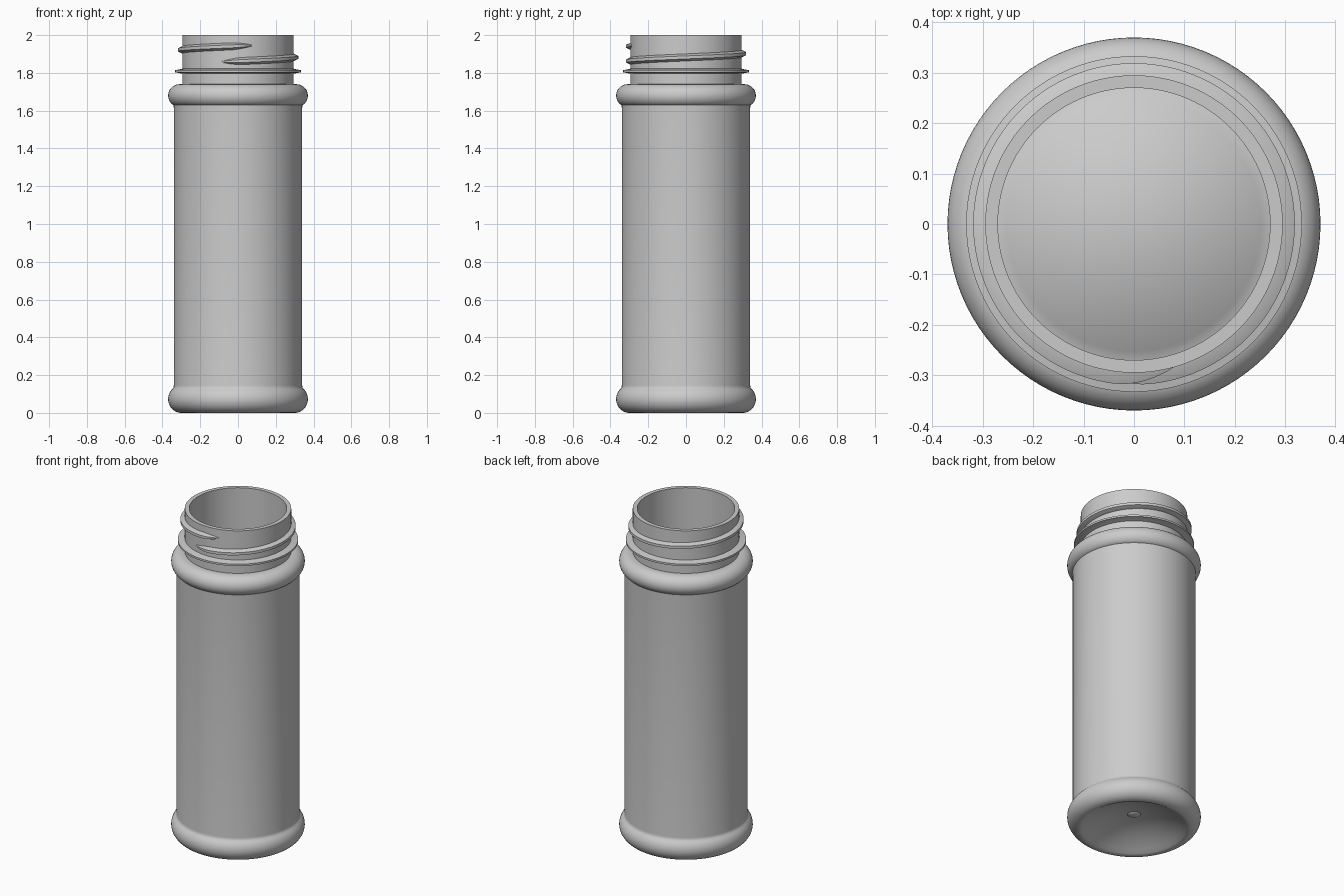
import bpy, bmesh
from math import sin, cos, pi, radians

if "Cube" in bpy.data.objects:
    bpy.data.objects.remove(bpy.data.objects["Cube"])

SEG = 96


def arc(cr, cz, rr, rz, a0, a1, n):
    """Elliptical arc of (radius, height) points, angles in degrees."""
    return [(cr + rr * cos(radians(a0 + (a1 - a0) * i / n)),
             cz + rz * sin(radians(a0 + (a1 - a0) * i / n))) for i in range(n + 1)]


def dome(r0, r1, z_top, depth, n):
    """Push-up arch from radius r0 to r1, z_top on the axis."""
    out = []
    for i in range(n + 1):
        r = r0 + (r1 - r0) * i / n
        out.append((r, z_top - depth * (r / max(r0, r1)) ** 2))
    return out


def finish(name, bm):
    bmesh.ops.recalc_face_normals(bm, faces=bm.faces[:])
    me = bpy.data.meshes.new(name)
    bm.to_mesh(me)
    bm.free()
    ob = bpy.data.objects.new(name, me)
    bpy.context.collection.objects.link(ob)
    bpy.ops.object.select_all(action='DESELECT')
    ob.select_set(True)
    bpy.context.view_layer.objects.active = ob
    bpy.ops.object.shade_smooth_by_angle(angle=radians(35))
    return ob


def lathe(name, profile, closed=False):
    bm = bmesh.new()
    rings = []
    for r, z in profile:
        if r < 1e-5:
            rings.append([bm.verts.new((0, 0, z))] * SEG)
        else:
            rings.append([bm.verts.new((r * cos(2 * pi * i / SEG), r * sin(2 * pi * i / SEG), z))
                          for i in range(SEG)])
    pairs = list(zip(rings, rings[1:]))
    if closed:
        pairs.append((rings[-1], rings[0]))
    for a, b in pairs:
        for i in range(SEG):
            j = (i + 1) % SEG
            bm.faces.new(list(dict.fromkeys((a[i], a[j], b[j], b[i]))))
    return finish(name, bm)


# Bottle shell: underside, outer wall, lip, inner wall, floor
profile = [(0, 0.080), (0.022, 0.081), (0.035, 0.088)]
profile += dome(0.036, 0.29, 0.09, 0.086, 10)
profile += arc(0.30, 0.073, 0.07, 0.073, -90, 50, 16)
profile += [(0.341, 0.136), (0.34, 0.146), (0.34, 1.615), (0.341, 1.63)]
profile += arc(0.31, 1.68, 0.06, 0.06, -50, 90, 16)
profile += [(0.295, 1.74), (0.295, 2.0), (0.27, 2.0), (0.27, 1.72)]
profile += arc(0.29, 1.68, 0.055, 0.04, 90, -50, 8)
profile += [(0.315, 1.61), (0.315, 0.15)]
profile += arc(0.30, 0.08, 0.045, 0.05, 50, -90, 8)
profile += dome(0.28, 0.0, 0.112, 0.083, 10)
lathe("bottle_body", profile)

# Collar ring below the thread
lathe("neck_collar", [(0.285, 1.792), (0.295, 1.796), (0.333, 1.803),
                      (0.333, 1.814), (0.295, 1.822), (0.285, 1.824)], closed=True)

# Screw thread: tapered section swept just over one turn
bm = bmesh.new()
START, SWEEP, STEPS, FADE = -108, 394, 132, 24
section = [(0.0, -0.020), (0.009, -0.019), (0.033, -0.008),
           (0.033, 0.008), (0.009, 0.019), (0.0, 0.020)]
rows = []
for i in range(STEPS + 1):
    deg = SWEEP * i / STEPS
    a = radians(START + deg)
    z0 = 1.858 + 0.08 * deg / 360
    t = min(1, deg / FADE, (SWEEP - deg) / FADE)
    k = 0.25 + 0.75 * sin(t * pi / 2)
    rows.append([bm.verts.new(((0.286 + d * k) * cos(a), (0.286 + d * k) * sin(a), z0 + h * k))
                 for d, h in section])
n = len(section)
for a, b in zip(rows, rows[1:]):
    for i in range(n):
        bm.faces.new((a[i], a[(i + 1) % n], b[(i + 1) % n], b[i]))
bm.faces.new(rows[0])
bm.faces.new(rows[-1])
finish("neck_thread", bm)
